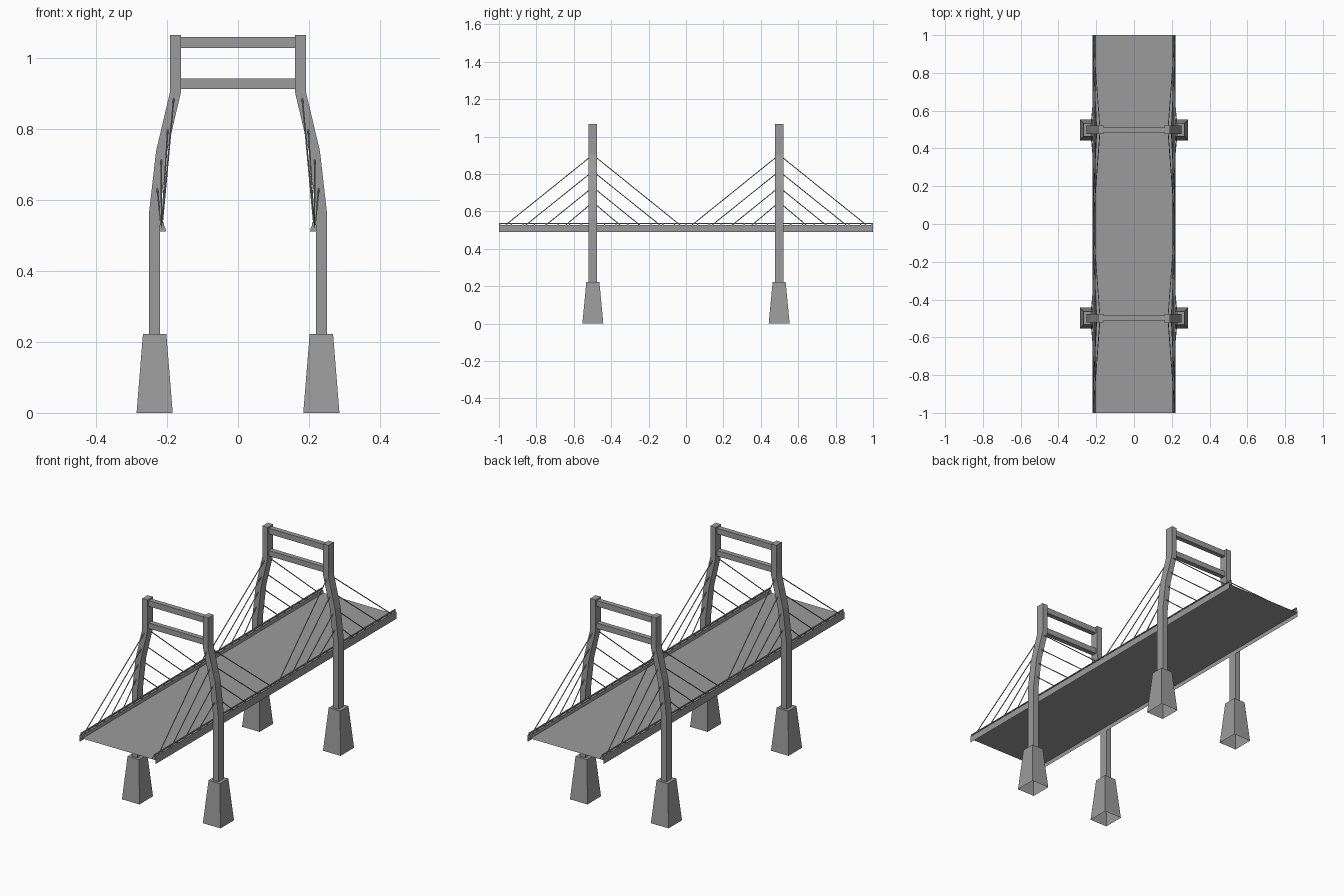
import bpy
import bmesh
from mathutils import Vector

if "Cube" in bpy.data.objects:
    bpy.data.objects.remove(bpy.data.objects["Cube"])

grey = bpy.data.materials.new("dark_grey")
grey.diffuse_color = (0.33, 0.33, 0.33, 1)
grey.use_nodes = True
grey.node_tree.nodes["Principled BSDF"].inputs["Base Color"].default_value = grey.diffuse_color


def make(name, verts, faces):
    mesh = bpy.data.meshes.new(name)
    mesh.from_pydata(verts, [], faces)
    mesh.update()
    ob = bpy.data.objects.new(name, mesh)
    bpy.context.collection.objects.link(ob)
    return ob


def prism(name, profile, y0, y1):
    """Extrude an (x, z) profile along y."""
    n = len(profile)
    verts = [(x, y, z) for y in (y0, y1) for x, z in profile]
    faces = [(i, (i + 1) % n, (i + 1) % n + n, i + n) for i in range(n)]
    faces += [tuple(range(n))[::-1], tuple(range(n, 2 * n))]
    return make(name, verts, faces)


def box(name, x0, x1, y0, y1, z0, z1):
    return prism(name, [(x0, z0), (x1, z0), (x1, z1), (x0, z1)], y0, y1)


def footing(name, x, y):
    """Tapered block, open underneath."""
    verts = []
    for z, hx, hy in ((0, 0.051, 0.056), (0.222, 0.033, 0.035)):
        verts += [(x + a * hx, y + b * hy, z)
                  for a, b in ((-1, -1), (1, -1), (1, 1), (-1, 1))]
    faces = [(4, 5, 6, 7)]
    faces += [(i, (i + 1) % 4, (i + 1) % 4 + 4, i + 4) for i in range(4)]
    return make(name, verts, faces)


def cable(name, a, b, r=0.0024):
    a, b = Vector(a), Vector(b)
    d = b - a
    bpy.ops.mesh.primitive_cylinder_add(vertices=6, radius=r, depth=d.length,
                                        location=(a + b) / 2)
    ob = bpy.context.object
    ob.rotation_euler = d.to_track_quat('Z', 'Y').to_euler()
    ob.name = name


# Leg centre line (x, z); the leg is 0.031 wide
path = [(0.235, 0.222), (0.235, 0.567), (0.2155, 0.738), (0.176, 0.905), (0.176, 1.066)]
W = 0.0155
# Cable anchors: leg x, leg z, deck distance from tower
stays = [(0.181, 0.888, 0.480), (0.198, 0.800, 0.372),
         (0.216, 0.715, 0.264), (0.228, 0.634, 0.158)]

# Towers: footings, bent legs, cross beams and stay cables
for ty in (-0.498, 0.498):
    for s in (-1, 1):
        footing("footing", s * 0.235, ty)
        outline = [(s * (x + W), z) for x, z in path]
        outline += [(s * (x - W), z) for x, z in reversed(path)]
        prism("tower_leg", outline, ty - 0.0225, ty + 0.0225)
        for x, z, dist in stays:
            for d in (-1, 1):
                cable("stay_cable", (s * x, ty + d * 0.018, z),
                      (s * 0.2155, ty + d * dist, 0.516))
    for z0, z1 in ((0.913, 0.942), (1.029, 1.059)):
        box("cross_beam", -0.161, 0.161, ty - 0.013, ty + 0.013, z0, z1)

# Road deck: a thin sheet
make("road_deck", [(-0.219, -1, 0.511), (0.219, -1, 0.511),
                   (0.219, 1, 0.511), (-0.219, 1, 0.511)], [(0, 1, 2, 3)])

for s in (-1, 1):
    # Side plate hanging below the deck edge
    make("side_plate", [(s * 0.22, -s, 0.489), (s * 0.22, s, 0.489),
                        (s * 0.22, s, 0.524), (s * 0.22, -s, 0.524)], [(0, 1, 2, 3)])
    # Sloped kerb barrier along the edge
    prism("edge_barrier", [(s * 0.203, 0.511), (s * 0.2195, 0.511),
                           (s * 0.217, 0.526), (s * 0.206, 0.526)], -1, 1)
    # Hand rail on small posts
    box("hand_rail", s * 0.209, s * 0.215, -1, 1, 0.533, 0.537)
    for i in range(33):
        y = -0.996 + i * 1.992 / 32
        box("rail_post", s * 0.209, s * 0.215, y - 0.003, y + 0.003, 0.525, 0.534)

# Colour everything and make closed parts face outward
for ob in bpy.data.objects:
    ob.data.materials.append(grey)
    if ob.name.startswith(("road_deck", "side_plate")):
        continue
    bm = bmesh.new()
    bm.from_mesh(ob.data)
    bmesh.ops.recalc_face_normals(bm, faces=bm.faces)
    bm.to_mesh(ob.data)
    bm.free()
